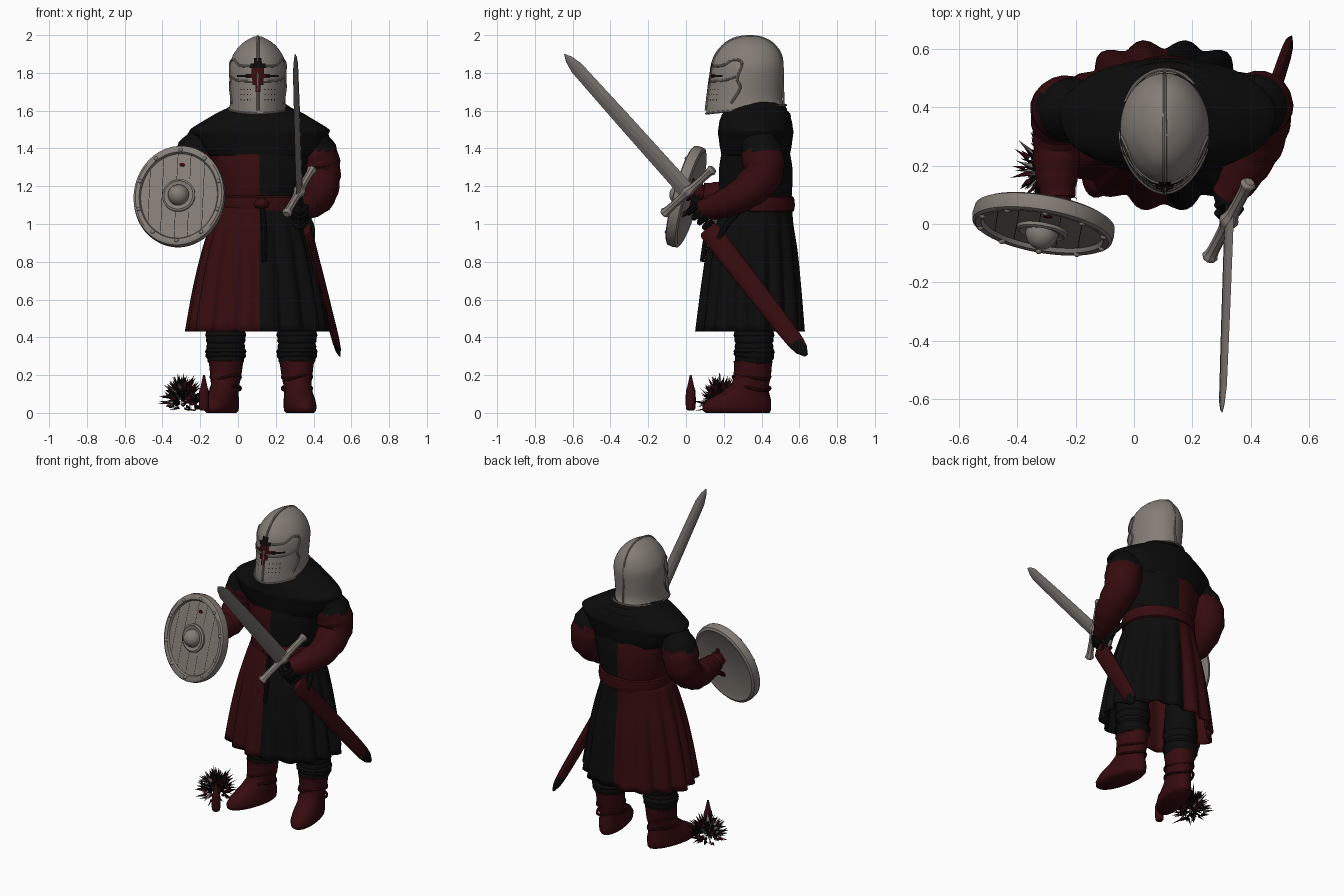
import bpy, math, random
from math import sin, cos, pi
from mathutils import Vector as V, Matrix

if "Cube" in bpy.data.objects:
    bpy.data.objects.remove(bpy.data.objects["Cube"])

random.seed(4)
CX = 0.115  # body centre line


def mat(name, rgb):
    m = bpy.data.materials.new(name)
    m.diffuse_color = (*rgb, 1)
    m.use_nodes = True
    m.node_tree.nodes["Principled BSDF"].inputs["Base Color"].default_value = m.diffuse_color
    return m


STEEL = mat("worn steel", (0.235, 0.205, 0.182))
BLADE = mat("blade steel", (0.18, 0.165, 0.15))
RED = mat("dark red cloth", (0.037, 0.0035, 0.0045))
BLACK = mat("black cloth", (0.0035, 0.0035, 0.0035))


def make(name, verts, faces, mats, rule=None, angle=40):
    me = bpy.data.meshes.new(name)
    me.from_pydata([tuple(v) for v in verts], [], faces)
    for m in mats:
        me.materials.append(m)
    for p in me.polygons:
        p.use_smooth = True
        if rule:
            p.material_index = rule(p.center)
    me.set_sharp_from_angle(angle=math.radians(angle))
    ob = bpy.data.objects.new(name, me)
    bpy.context.collection.objects.link(ob)
    return ob


def loft(name, rings, mats, rule=None, caps=True, angle=40, closed=False):
    n, k = len(rings[0]), len(rings)
    faces = []
    for i in range(k if closed else k - 1):
        a, b = i * n, ((i + 1) % k) * n
        faces += [(a + j, a + (j + 1) % n, b + (j + 1) % n, b + j) for j in range(n)]
    if caps and not closed:
        faces += [tuple(range(n))[::-1], tuple(range((k - 1) * n, k * n))]
    return make(name, [p for r in rings for p in r], faces, mats, rule, angle)


def spline(pts, sub=6):
    """Smooth (Catmull-Rom) interpolation of tuples of numbers."""
    out = []
    for i in range(len(pts) - 1):
        q = [pts[max(0, i - 1)], pts[i], pts[i + 1], pts[min(len(pts) - 1, i + 2)]]
        for s in range(sub):
            t = s / sub
            out.append([0.5 * (2 * b + (c - a) * t + (2 * a - 5 * b + 4 * c - d) * t * t
                        + (3 * b - a - 3 * c + d) * t ** 3) for a, b, c, d in zip(*q)])
    return out + [list(pts[-1])]


def tube(name, pts, mats, rule=None, n=16, sub=5, ripple=0.0, closed=False):
    """Round tube through (x, y, z, radius) points."""
    p = spline(pts + pts[:1] if closed else pts, sub)
    if closed:
        p = p[:-1]
    c, rings, m = [V(q[:3]) for q in p], [], len(p)
    ref = None
    for i in range(m):
        d = (c[(i + 1) % m] - c[i - 1]) if closed else (c[min(i + 1, m - 1)] - c[max(i - 1, 0)])
        d.normalize()
        if ref is None:
            ref = d.orthogonal()
        ref = (ref - d * ref.dot(d)).normalized()
        s = d.cross(ref)
        r = p[i][3] * (1 + ripple * sin(i * 2.1))
        rings.append([c[i] + (ref * cos(a) + s * sin(a)) * r for a in [2 * pi * j / n for j in range(n)]])
    return loft(name, rings, mats, rule, closed=closed)


def oval(cx, cy, z, rx, ry, n=64, wave=0.0, k=16):
    """Horizontal oval that starts at the front; wave adds pleats."""
    out = []
    for j in range(n):
        a = 2 * pi * j / n
        w = 1 + wave * (0.7 * cos(k * a + pi) + 0.3 * cos(7 * a))
        out.append(V((cx + rx * sin(a) * w, cy - ry * cos(a) * w, z)))
    return out


def lathe(name, prof, M, mats, n=48, sx=1.0):
    rings = [[M @ V((r * cos(2 * pi * j / n) * sx, r * sin(2 * pi * j / n), h)) for j in range(n)] for r, h in prof]
    return loft(name, rings, mats)


half = lambda c: 0 if c.x < CX else 1

# torso, red and black halves
body = spline([(1.04, .20, .185), (1.12, .212, .19), (1.2, .235, .195), (1.3, .26, .195), (1.39, .285, .18)], 4)
loft("tunic_body", [oval(CX, .37, z, a, b, wave=.012, k=10) for z, a, b in body], [RED, BLACK], half)

# pleated skirt
sk = spline([(1.09, .21, .185, .365, 0), (1.0, .235, .2, .355, .025), (.85, .275, .225, .35, .05),
             (.65, .317, .247, .345, .065), (.43, .35, .267, .34, .08)], 4)
skirt = loft("pleated_skirt", [oval(CX - .012 * (c < .365), c, z, a, b, 128, w) for z, a, b, c, w in sk],
             [RED, BLACK], half, caps=False, angle=60)
sol = skirt.modifiers.new("thickness", 'SOLIDIFY')
sol.thickness = .014

# belt, knot and hanging strap
belt = [(1.06, .212, .19), (1.07, .228, .205), (1.1, .233, .21), (1.14, .23, .205), (1.15, .215, .19)]
loft("belt", [oval(CX, .367, z, a, b) for z, a, b in belt], [RED])
tube("belt_knot", [(.09, .158, 1.10, .015), (.125, .15, 1.11, .03), (.16, .158, 1.10, .015)], [RED])
tube("belt_strap", [(.13, .14, 1.08, .012), (.14, .11, .95, .014), (.14, .085, .8, .012)], [BLACK], n=8)

# shoulder mantle and cowl
man = [(1.36, .28, .18), (1.41, .325, .19), (1.45, .345, .195), (1.485, .368, .2), (1.505, .362, .197),
       (1.55, .29, .19), (1.59, .222, .172), (1.62, .16, .15), (1.65, .12, .12)]
loft("shoulder_mantle", [oval(CX, .368, z, a, b, wave=.01, k=9) for z, a, b in spline(man, 3)], [BLACK], angle=70)
for i, (rx, ry, z, dip, r) in enumerate([(.205, .152, 1.545, .025, .032), (.15, .135, 1.59, .012, .028)]):
    tube(f"cowl_fold_{i}", [(CX + rx * sin(a), .372 - ry * cos(a), z - dip * cos(a), r)
         for a in [2 * pi * j / 12 for j in range(12)]], [BLACK], n=12, sub=4, closed=True)

# sleeves, red below the shoulder
for name, pts in (("shield_arm", [(-.17, .38, 1.45, .09), (-.225, .39, 1.36, .112), (-.25, .39, 1.25, .104),
                                  (-.262, .3, 1.16, .086), (-.265, .19, 1.15, .077), (-.26, .09, 1.16, .058)]),
                  ("sword_arm", [(.385, .38, 1.45, .09), (.42, .405, 1.36, .112), (.437, .40, 1.25, .106),
                                 (.43, .29, 1.15, .088), (.375, .18, 1.10, .073), (.315, .09, 1.075, .054)])):
    tube(name, pts, [RED, BLACK], lambda c: 1 if c.z > 1.385 else 0, n=20, ripple=.035)

# hands with curled fingers
for name, c, m in (("shield_hand", V((-.26, .06, 1.165)), RED), ("sword_hand", V((.325, .095, 1.062)), BLACK)):
    tube(name, [(c.x, c.y + .045, c.z - .03, .03), (*c, .052), (c.x, c.y - .04, c.z + .03, .03)], [m])
    for i in range(4):
        o = c + V((0, .045 - .028 * i, -.045 + .026 * i))
        tube(f"{name}_finger_{i}", [(o.x + .04, o.y, o.z, .014), (o.x, o.y - .04, o.z - .035, .016),
                                    (o.x - .04, o.y - .015, o.z, .014)], [m], n=8, sub=3)

# trousers and boots
for side, x, turn in (("left", -.065, -.28), ("right", .312, .2)):
    tube(f"{side}_trouser", [(x, .36, .62, .09), (x, .36, .48, .10), (x, .36, .41, .106), (x, .36, .36, .1),
                             (x, .36, .315, .108), (x, .355, .27, .094), (x, .355, .24, .08)], [BLACK], n=24, ripple=.03)
    boot = [(0, .272, .172, .066), (.012, .267, .184, .078), (.035, .267, .186, .081), (.07, .282, .17, .078),
            (.11, .313, .128, .073), (.15, .34, .1, .073), (.19, .35, .1, .08), (.25, .355, .1, .088),
            (.275, .355, .104, .092), (.28, .355, .08, .07)]
    R = Matrix.Translation((x, .35, 0)) @ Matrix.Rotation(turn, 4, 'Z') @ Matrix.Translation((0, -.35, 0))
    loft(f"{side}_boot", [[R @ p for p in oval(0, c, z, b, a, 32)] for z, c, a, b in boot], [RED], angle=60)
    for h in (.13, .19):
        tube(f"{side}_boot_fold", [(x + .078 * sin(a), .347 - .098 * cos(a), h + .012 * sin(a * 2), .008)
             for a in [2 * pi * j / 10 for j in range(10)]], [RED], n=8, sub=3, closed=True)

# helmet shell: rows of height, front, back, half width
ROWS = spline([(1.607, .108, .528, .152), (1.66, .113, .508, .146), (1.75, .128, .512, .15), (1.83, .138, .517, .152),
               (1.88, .152, .507, .138), (1.92, .178, .49, .115), (1.95, .205, .465, .089),
               (1.975, .245, .43, .055), (1.993, .3, .38, .018)], 3)


def helm(a, z, off=0.0):
    """Point on the helmet at angle a from the front and height z."""
    i = max(0, min(len(ROWS) - 2, sum(r[0] <= z for r in ROWS) - 1))
    p, q = ROWS[i], ROWS[i + 1]
    t = (z - p[0]) / (q[0] - p[0])
    f, b, w = [p[k] + (q[k] - p[k]) * t for k in (1, 2, 3)]
    w, ry = w + off, (b - f) / 2 + off
    pinch = 1 - .16 * max(0, cos(a)) ** 2
    return V((.105 + w * sin(a) * pinch, (f + b) / 2 - ry * cos(a), z))


AN = [2 * pi * j / 64 for j in range(64)]
shell = [[helm(a, r[0]) for a in AN] for r in ROWS]
for p, a in zip(shell[0], AN):
    p.z -= .022 * cos(a)
loft("helmet_shell", shell, [STEEL], angle=60)
comb = [(*helm(0, z, .001), .008) for z in (1.60, 1.7, 1.8, 1.88, 1.93, 1.965, 1.985)]
comb += [(.105, .34, 1.992, .008)] + [(*helm(pi, z, .0), .006) for z in (1.985, 1.95, 1.88, 1.75, 1.63)]
tube("helmet_comb", comb, [STEEL], n=8, sub=4)
tube("helmet_rim", [(*(helm(a, 1.607, .001) - V((0, 0, .022 * cos(a)))), .006) for a in AN[::2]],
     [STEEL], n=8, sub=2, closed=True)
for s in (-1, 1):
    tube("visor_trim", [(*helm(s * a, z), .007) for a, z in
         ((.05, 1.84), (.35, 1.835), (.8, 1.84), (1.15, 1.87), (1.4, 1.85), (1.3, 1.77), (1.42, 1.72), (1.2, 1.64))],
         [STEEL], n=8)
    tube("cheek_trim", [(*helm(s * a, z), .006) for a, z in ((.04, 1.755), (.4, 1.755), (.9, 1.76), (1.25, 1.78))],
         [STEEL], n=8)


def decal(name, a0, a1, z0, z1, m, off=.004, n=10):
    v, f = [], []
    for i in range(n + 1):
        a = a0 + (a1 - a0) * i / n
        v += [helm(a, z0, off), helm(a, z1, off)]
    for i in range(n):
        f.append((2 * i, 2 * i + 2, 2 * i + 3, 2 * i + 1))
    make(name, v, f, [m])


# eye slits, painted mark and breathing holes
decal("red_band", -.5, .5, 1.772, 1.795, RED, .003)
decal("eye_slit_left", -.85, -.3, 1.778, 1.79, BLACK, .005)
decal("eye_slit_right", .3, .85, 1.778, 1.79, BLACK, .005)
for i, (w, z0, z1, m) in enumerate([(.1, 1.70, 1.735, RED), (.22, 1.735, 1.772, RED), (.24, 1.795, 1.825, RED),
                                    (.3, 1.825, 1.85, BLACK), (.16, 1.85, 1.88, BLACK)]):
    decal(f"painted_mark_{i}", -w, w, z0, z1, m, .009)
for s in (-1, 1):
    for i in range(4):
        for j in range(3):
            a, z = s * (.3 + .14 * i), 1.655 + .027 * j
            decal("breathing_hole", a - .02, a + .02, z, z + .006, BLACK, .002, 1)

# round shield in its own tilted frame
u = V((.985, -.17, 0)).normalized()
nrm = V((-.164, -.95, .267)).normalized()
vv = nrm.cross(u).normalized()
u = vv.cross(nrm)
M = Matrix((u, vv, nrm)).transposed().to_4x4()
M.translation = (-.31, 0, 1.145)
SX = .89
lathe("shield_board", [(.001, -.012), (.225, -.024), (.255, -.034), (.272, -.026), (.276, 0), (.272, .024), (.26, .031),
                       (.238, .028), (.231, .014), (.001, .022)], M, [STEEL], 64, SX)
lathe("shield_boss_plate", [(.088, .012), (.088, .03), (.078, .036), (.07, .03), (.001, .03)], M, [STEEL])
lathe("shield_boss", [(.056 * cos(t), .03 + .06 * sin(t)) for t in [pi / 2 * i / 10 * .995 for i in range(11)]], M, [STEEL])
for i in range(10):
    a = 2 * pi * (i + .5) / 10
    T = M @ Matrix.Translation((.249 * cos(a) * SX, .249 * sin(a), .026))
    lathe("shield_rivet", [(.012, 0), (.01, .008), (.006, .012), (.001, .013)], T, [STEEL], 10)
for x in (-.16, -.09, -.015, .055, .13):
    h = math.sqrt(.229 ** 2 - (x / SX) ** 2)
    for s in (-1, 1):
        y0 = s * (.09 if abs(x) < .08 else 0)
        zf = lambda y: .0235 - .035 * math.hypot(x / SX, y)
        make("plank_gap", [M @ V((x + dx, y, zf(y))) for y in (y0, s * h) for dx in (-.0012, .0012)],
             [(0, 1, 3, 2)], [BLACK])
lathe("shield_red_spot", [(.014, .016), (.014, .022), (.001, .023)],
      M @ Matrix.Translation((.01, .17, 0)) @ Matrix.Diagonal((1.1, .7, 1, 1)), [RED], 16)
tube("shield_grip", [(*(M @ V((.04, y, -h))), .013) for y, h in ((-.1, .01), (-.05, .05), (.05, .05), (.1, .01))],
     [RED], n=8)

# raised sword
O = V((.325, 0, 1.18))
B = (V((.302, -.645, 1.9)) - O).normalized()
G = V((.145, .26, .27)).normalized()
G = (G - B * G.dot(B)).normalized()
T = B.cross(G)
loft("sword_blade", [[O + B * s + G * w, O + B * s + G * w * .3 + T * t, O + B * s - G * w * .3 + T * t, O + B * s - G * w,
                      O + B * s - G * w * .3 - T * t, O + B * s + G * w * .3 - T * t]
                     for s, w, t in ((0, .047, .01), (.5, .043, .009), (.87, .037, .007), (.93, .022, .005), (.966, .002, .001))],
     [BLADE], angle=15)
GO = O + V((0, .012, -.008))
tube("sword_guard", [(*(GO + G * s), r) for s, r in
     ((-.193, .018), (-.18, .028), (-.15, .021), (-.04, .022), (0, .034), (.04, .022), (.15, .021), (.18, .028), (.193, .018))],
     [STEEL], n=8, sub=3)
tube("sword_grip", [(*(O - B * s), .018) for s in (0, .09, .18)], [BLACK], n=10)
tube("sword_pommel", [(*(O - B * s), r) for s, r in ((.175, .012), (.195, .03), (.22, .03), (.24, .008))], [STEEL])

# scabbard with dark tip
a, b = V((.365, .115, .975)), V((.537, .632, .31))
ax = (b - a).normalized()
wd = ax.cross(V((1, 0, 0))).normalized()
th = ax.cross(wd)
L = (b - a).length
loft("scabbard", [[a + ax * s * L + wd * w * cos(t) + th * w * .42 * sin(t) for t in [2 * pi * j / 16 for j in range(16)]]
                  for s, w in ((0, .045), (.02, .056), (.1, .057), (.5, .053), (.8, .048), (.9, .044), (.96, .035), (1.01, .01))],
     [RED, BLACK], lambda c: 1 if c.z < .375 else 0)
tube("scabbard_hanger", [(.33, .3, 1.09, .014), (.385, .22, 1.0, .016), (.395, .17, .92, .014)], [BLACK], n=8)

# spiky tuft beside the boot
vs, fs, cols = [], [], []
for i in range(300):
    d = V((random.uniform(-1, 1), random.uniform(-1, 1), random.uniform(-.2, 1.6))).normalized()
    base = V((-.295, .185, .09)) + V((d.x * random.uniform(.02, .085), d.y * random.uniform(.02, .085), d.z * .05))
    base.z += random.uniform(-.06, .01)
    tip = base + d * random.uniform(.03, .08)
    base.z, tip.z = max(base.z, .02), max(tip.z, .01)
    e = d.orthogonal().normalized() * random.uniform(.007, .013)
    f = d.cross(e)
    k = len(vs)
    vs += [base + e, base - e * .5 + f * .87, base - e * .5 - f * .87, tip]
    fs += [(k, k + 1, k + 3), (k + 1, k + 2, k + 3), (k + 2, k, k + 3)]
    cols += [random.choice((0, 0, 0, 1, 2) if d.x < .2 else (0, 2, 2))] * 3
tuft = make("spiky_tuft", vs, fs, [BLACK, STEEL, RED], angle=20)
tuft.data.polygons.foreach_set("material_index", cols)

# small upright red stake by the tuft
tube("red_stake", [(-.18, .025, .012, .015), (-.18, .025, .03, .026), (-.18, .025, .11, .026),
                   (-.18, .025, .14, .018), (-.18, .025, .2, .005)], [RED], n=10)
